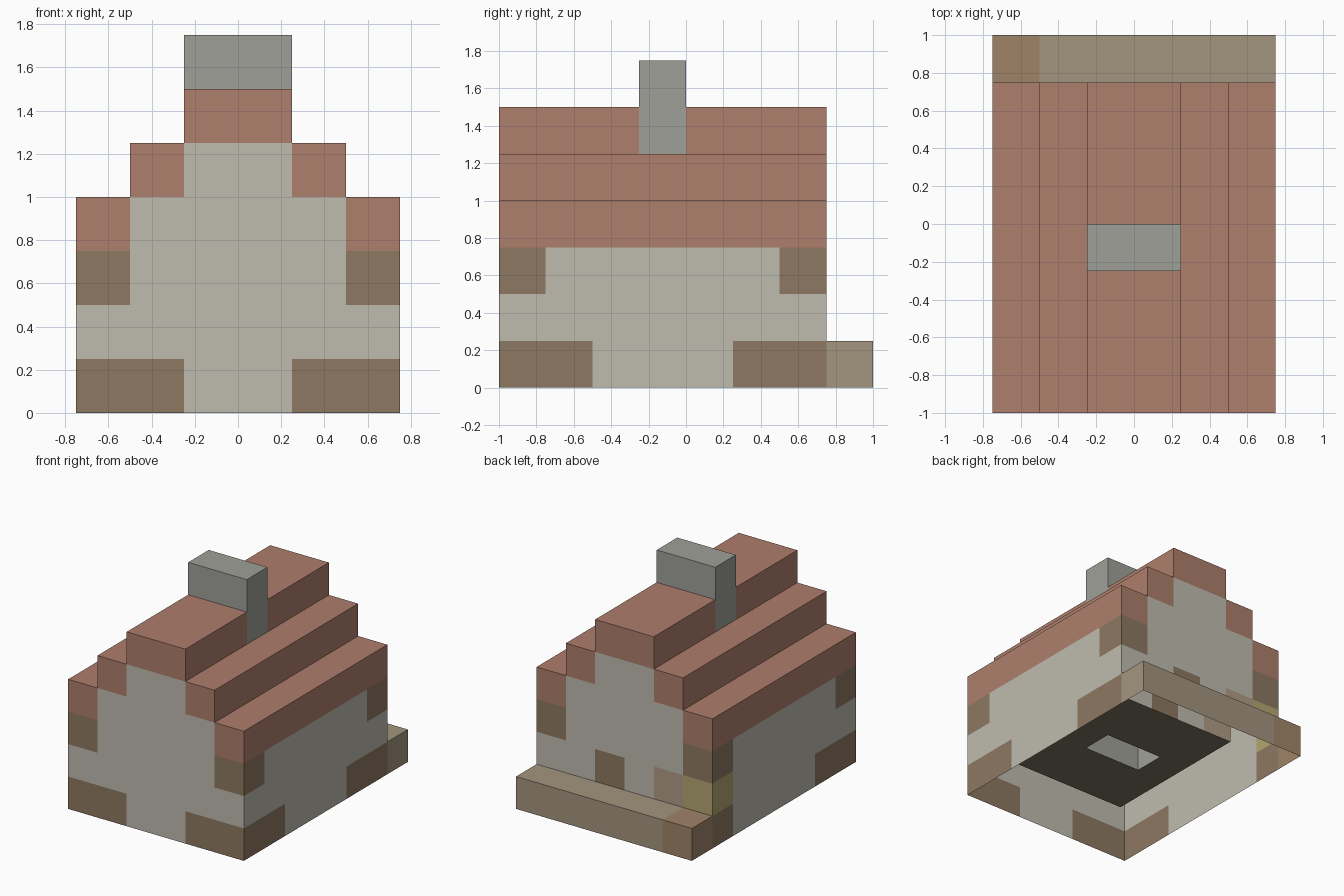
import bpy, bmesh
from mathutils import Vector

if "Cube" in bpy.data.objects:
    bpy.data.objects.remove(bpy.data.objects["Cube"])

S = 0.25                      # block size
NX, NY = 6, 7                 # house footprint in blocks
ORIGIN = Vector((-0.75, -1.0, 0.0))

COLORS = {
    "plaster_walls": (0.52, 0.50, 0.43),
    "timber_corners": (0.27, 0.19, 0.12),
    "stepped_roof": (0.42, 0.21, 0.15),
    "chimney": (0.35, 0.35, 0.32),
    "porch_step": (0.37, 0.30, 0.21),
    "porch_step_end": (0.35, 0.23, 0.14),
    "room_floor": (0.20, 0.17, 0.12),
    "lamp_block": (0.45, 0.38, 0.17),
    "lamp_lit_wall": (0.44, 0.33, 0.24),
}
blocks = {}

# Floor slab, hollow walls with solid gables, and stepped roof
for i in range(NX):
    d = min(i, NX - 1 - i)
    for j in range(NY):
        edge = d == 0 or j in (0, NY - 1)
        blocks[i, j, 0] = "plaster_walls" if edge else "room_floor"
        if edge:
            for k in range(1, 3 + d):
                blocks[i, j, k] = "plaster_walls"
        blocks[i, j, 3 + d] = "stepped_roof"

# Timber at the corners: upper posts and footings
for i in (0, NX - 1):
    for j in (0, NY - 1):
        blocks[i, j, 2] = blocks[i, j, 0] = "timber_corners"
    blocks[i, 1, 0] = "timber_corners"
for i in (1, NX - 2):
    blocks[i, 0, 0] = "timber_corners"
blocks[NX - 1, NY - 2, 0] = "timber_corners"

# Back wall door and lamp
blocks[3, NY - 1, 1] = "timber_corners"
blocks[1, NY - 1, 1] = "lamp_lit_wall"
blocks[0, NY - 1, 1] = "lamp_block"

# Porch step along the back
for i in range(NX):
    blocks[i, NY, 0] = "porch_step_end" if i == 0 else "porch_step"

# Chimney stack from the room floor through the ridge
for i in (2, 3):
    for k in range(1, 7):
        blocks[i, 3, k] = "chimney"


def exposed_faces(cell):
    """Corner lists of the block's sides that touch air (underside is open)."""
    for axis in range(3):
        for side in (0, 1):
            n = list(cell)
            n[axis] += 1 if side else -1
            if tuple(n) in blocks or n[2] < 0:
                continue
            u, v = (axis + 1) % 3, (axis + 2) % 3
            quad = []
            for a, b in ((0, 0), (1, 0), (1, 1), (0, 1)):
                p = Vector(cell)
                p[axis] += side
                p[u] += a
                p[v] += b
                quad.append(ORIGIN + p * S)
            yield quad if side else quad[::-1]


# One object per part
for name, rgb in COLORS.items():
    bm = bmesh.new()
    for cell, part in blocks.items():
        if part == name:
            for quad in exposed_faces(cell):
                bm.faces.new([bm.verts.new(p) for p in quad])
    bmesh.ops.remove_doubles(bm, verts=bm.verts, dist=1e-4)
    mesh = bpy.data.meshes.new(name)
    bm.to_mesh(mesh)
    bm.free()
    mat = bpy.data.materials.new(name)
    mat.diffuse_color = (*rgb, 1.0)
    mat.use_nodes = True
    mat.node_tree.nodes["Principled BSDF"].inputs["Base Color"].default_value = mat.diffuse_color
    mesh.materials.append(mat)
    bpy.context.collection.objects.link(bpy.data.objects.new(name, mesh))
